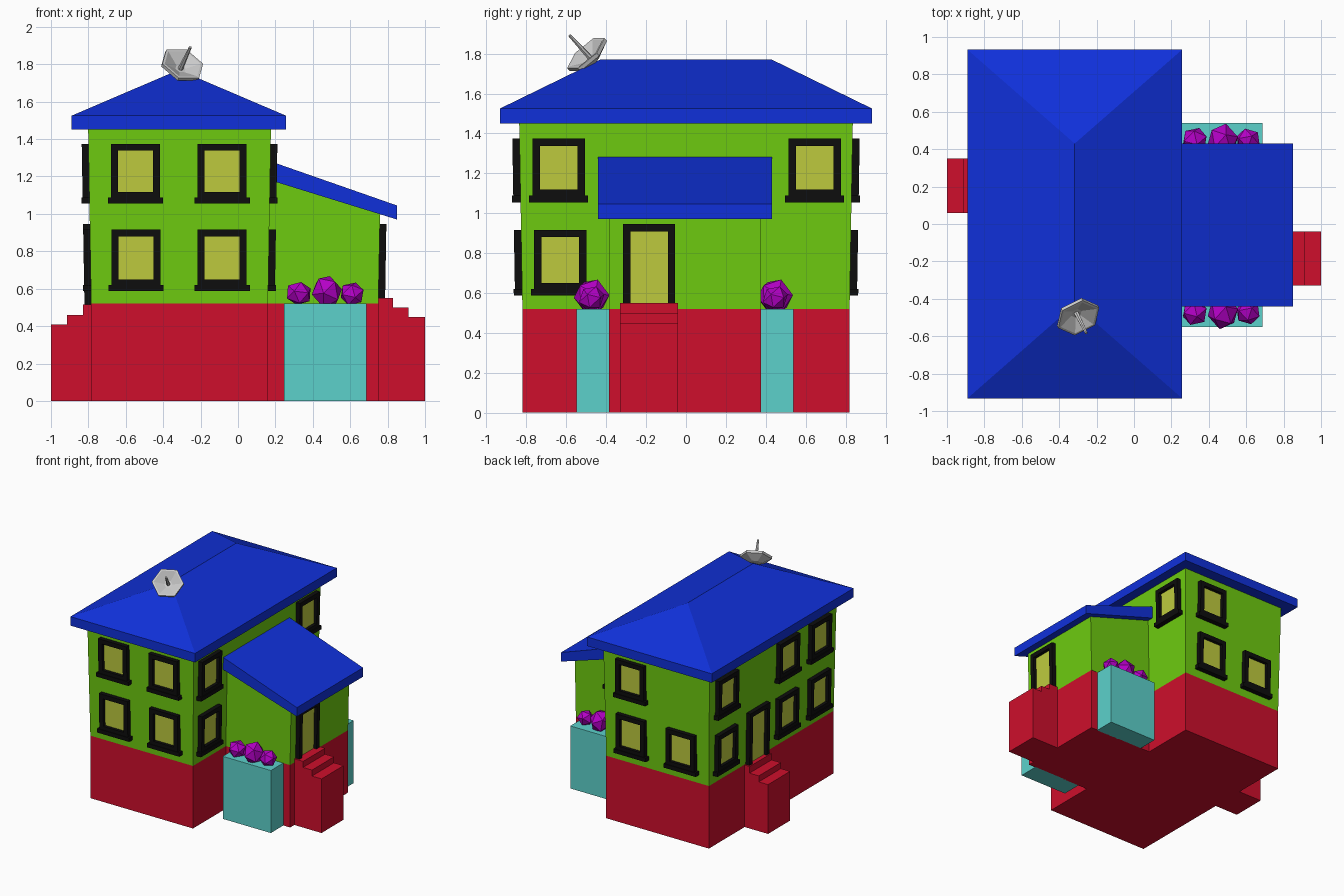
import bpy, bmesh, math
from mathutils import Vector, Matrix

if "Cube" in bpy.data.objects:
    bpy.data.objects.remove(bpy.data.objects["Cube"])


def mat(name, rgb):
    m = bpy.data.materials.new(name)
    m.diffuse_color = (*rgb, 1)
    m.use_nodes = True
    m.node_tree.nodes["Principled BSDF"].inputs["Base Color"].default_value = m.diffuse_color
    return m


GREEN = mat("lime wall", (0.155, 0.60, 0.005))
RED = mat("red foundation", (0.62, 0.0045, 0.025))
BLUE = mat("blue roof", (0.005, 0.03, 0.70))
CYAN = mat("turquoise planter", (0.107, 0.64, 0.60))
YELLOW = mat("yellow pane", (0.52, 0.60, 0.048))
BLACK = mat("black frame", (0.004, 0.004, 0.004))
PURPLE = mat("purple bush", (0.45, 0.0, 0.56))
GREY = mat("grey dish", (0.60, 0.60, 0.60))


def finish(bm, name, material):
    bmesh.ops.recalc_face_normals(bm, faces=bm.faces[:])
    me = bpy.data.meshes.new(name)
    bm.to_mesh(me)
    bm.free()
    me.materials.append(material)
    ob = bpy.data.objects.new(name, me)
    bpy.context.collection.objects.link(ob)
    return ob


def add_box(bm, a, b, warp=None):
    """Box from corner a to corner b, each vertex optionally remapped."""
    lo, hi = Vector(a), Vector(b)
    for v in bmesh.ops.create_cube(bm, size=1)["verts"]:
        p = Vector(lo[i] + (v.co[i] + 0.5) * (hi[i] - lo[i]) for i in range(3))
        v.co = warp(p) if warp else p


def box(name, material, a, b, warp=None):
    bm = bmesh.new()
    add_box(bm, a, b, warp)
    return finish(bm, name, material)


def extrude_profile(name, material, pts, y0, y1):
    """Prism of an x-z outline running from y0 to y1."""
    bm = bmesh.new()
    f = bm.faces.new([bm.verts.new((x, y0, z)) for x, z in pts])
    ext = bmesh.ops.extrude_face_region(bm, geom=[f])["geom"]
    bmesh.ops.translate(bm, vec=(0, y1 - y0, 0),
                        verts=[e for e in ext if isinstance(e, bmesh.types.BMVert)])
    return finish(bm, name, material)


def flare(z):
    """Walls lean outward slightly towards the top."""
    return 0.016 * (z - 0.52) / 0.93


# Foundations
box("main_foundation", RED, (-0.785, -0.82, 0), (0.16, 0.82, 0.52))
box("wing_foundation", RED, (0.15, -0.385, 0), (0.75, 0.375, 0.52))


# Walls
def widen(p):
    s = flare(p.z)
    return Vector((p.x + (s if p.x > -0.3 else -s), p.y + math.copysign(s, p.y), p.z))


box("main_walls", GREEN, (-0.785, -0.82, 0.52), (0.16, 0.82, 1.47), widen)
extrude_profile("wing_walls", GREEN,
                [(0.15, 0.52), (0.75, 0.52), (0.76, 1.03), (0.15, 1.22)], -0.387, 0.377)

# Hipped main roof: slab with its top drawn in to a ridge
bm = bmesh.new()
add_box(bm, (-0.89, -0.932, 1.45), (0.257, 0.932, 1.525))
bm.faces.ensure_lookup_table()
top = max(bm.faces, key=lambda f: f.calc_center_median().z)
corners = [v.co.copy() for v in top.verts]
rim = list(top.verts)
bm.faces.remove(top)
ridge = {s: bm.verts.new((-0.317, 0.43 * s, 1.77)) for s in (-1, 1)}
for i in range(4):
    a, b = rim[i], rim[(i + 1) % 4]
    ra, rb = (ridge[1 if v.co.y > 0 else -1] for v in (a, b))
    bm.faces.new([a, b, rb] if ra is rb else [a, b, rb, ra])
finish(bm, "main_roof", BLUE)

# Lean-to roof over the wing
extrude_profile("wing_roof", BLUE,
                [(0.14, 1.293), (0.85, 1.045), (0.85, 0.97), (0.76, 0.998), (0.14, 1.19)],
                -0.44, 0.43)

# Stairs
extrude_profile("right_stairs", RED,
                [(0.74, 0), (1.0, 0), (1.0, 0.45), (0.912, 0.45), (0.912, 0.50),
                 (0.83, 0.50), (0.83, 0.55), (0.74, 0.55)], -0.33, -0.04)
extrude_profile("left_stairs", RED,
                [(-0.77, 0), (-1.0, 0), (-1.0, 0.41), (-0.915, 0.41), (-0.915, 0.46),
                 (-0.83, 0.46), (-0.83, 0.515), (-0.77, 0.515)], 0.06, 0.35)

# Walls that carry openings: (u along wall, outward offset w, z) -> world
WALLS = {
    "front": lambda p: Vector((p.x, -(0.82 + flare(p.z) + p.y), p.z)),
    "back": lambda p: Vector((p.x, 0.82 + flare(p.z) + p.y, p.z)),
    "left": lambda p: Vector((-(0.785 + flare(p.z) + p.y), p.x, p.z)),
    "right": lambda p: Vector((0.16 + flare(p.z) + p.y, p.x, p.z)),
    "wing": lambda p: Vector((0.75 + flare(p.z) + p.y, p.x, p.z)),
}


def opening(name, wall, u, z0, z1, sill=True):
    warp = WALLS[wall]
    h, t = 0.131, 0.037          # half width, bar thickness
    bm = bmesh.new()
    out = 0.036
    for s in (-1, 1):            # jambs
        add_box(bm, (u + s * (h - t), -0.01, z0), (u + s * h, out, z1), warp)
    add_box(bm, (u - h, -0.01, z1 - t), (u + h, out, z1), warp)
    glass = z0
    if sill:
        add_box(bm, (u - h, -0.01, z0), (u + h, out, z0 + 0.063), warp)
        add_box(bm, (u - h - 0.017, -0.01, z0), (u + h + 0.017, out + 0.006, z0 + 0.033), warp)
        glass = z0 + 0.063
    finish(bm, name + "_frame", BLACK)
    box(name + "_pane", YELLOW, (u - h + t, 0.002, glass), (u + h - t, 0.01, z1 - t), warp)


# Windows
UPPER, LOWER = (1.055, 1.375), (0.587, 0.917)
LAYOUT = {
    "front": ((-0.548, -0.085), (-0.545, -0.085)),
    "back": ((-0.085,), (-0.545, -0.085)),
    "left": ((0.62, -0.18, -0.60), (0.62, -0.18, -0.60)),
    "right": ((-0.638, 0.645), (-0.63,)),
}
for wall, rows in LAYOUT.items():
    for level, zs, us in (("upper", UPPER, rows[0]), ("lower", LOWER, rows[1])):
        for i, u in enumerate(us):
            opening(f"{wall}_{level}_window_{i + 1}", wall, u, *zs)

# Doors
opening("wing_door", "wing", -0.185, 0.55, 0.945, sill=False)
opening("left_door", "left", 0.205, 0.515, 0.945, sill=False)

# Planters with bushes
for side, y0, y1 in (("front", -0.55, -0.38), ("back", 0.37, 0.54)):
    box(side + "_planter", CYAN, (0.245, y0, 0), (0.687, y1, 0.52))
    for i, (x, z, r) in enumerate(((0.325, 0.575, 0.073), (0.475, 0.583, 0.093), (0.61, 0.573, 0.069))):
        bm = bmesh.new()
        m = (Matrix.Translation((x, (y0 + y1) / 2 - 0.008, z))
             @ Matrix.Rotation(0.5 + i * 1.3, 4, "Z") @ Matrix.Rotation(0.4 + i, 4, "X")
             @ Matrix.Diagonal((1, 1, 0.9, 1)))
        bmesh.ops.create_icosphere(bm, subdivisions=1, radius=r, matrix=m)
        finish(bm, f"{side}_bush_{i + 1}", PURPLE)

# Satellite dish: six-sided bowl spun round a tilted axis
axis = Vector((0.32, -0.64, 0.70)).normalized()
place = Matrix.Translation((-0.298, -0.497, 1.797)) @ axis.to_track_quat("Z", "Y").to_matrix().to_4x4()
bm = bmesh.new()
profile = [(0.045, -0.05), (0.122, -0.012), (0.122, 0.008), (0.108, 0.008), (0.03, -0.03)]
rings = [[bm.verts.new((r * math.cos(k * math.pi / 3), r * math.sin(k * math.pi / 3), h))
          for k in range(6)] for r, h in profile]
for a, b in zip(rings, rings[1:]):
    for k in range(6):
        n = (k + 1) % 6
        bm.faces.new([a[k], a[n], b[n], b[k]])
bm.faces.new(rings[0])
bm.faces.new(rings[-1])
finish(bm, "dish_bowl", GREY).matrix_world = place

# Dish antenna
bm = bmesh.new()
bmesh.ops.create_cone(bm, cap_ends=True, segments=6, radius1=0.014, radius2=0.008, depth=0.17,
                      matrix=Matrix.Translation((0, 0, 0.05)))
finish(bm, "dish_antenna", GREY).matrix_world = place
